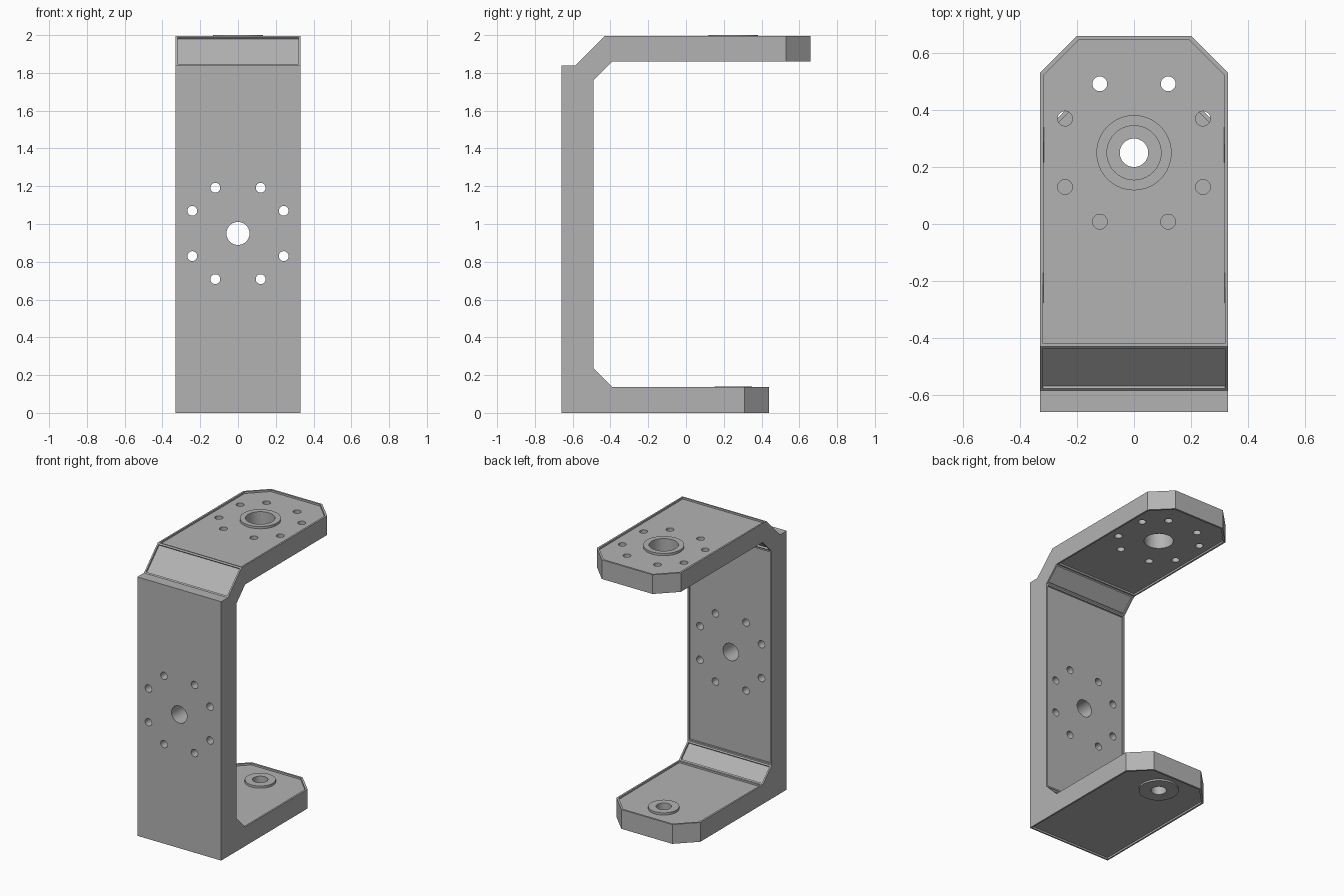
import bpy, bmesh
from mathutils import Matrix, Vector
from math import radians

cube = bpy.data.objects.get("Cube")
if cube:
    bpy.data.objects.remove(cube, do_unlink=True)

grey = bpy.data.materials.new("satin grey")
grey.use_nodes = True
GREY = (0.45, 0.45, 0.45, 1)
grey.diffuse_color = GREY
grey.node_tree.nodes["Principled BSDF"].inputs["Base Color"].default_value = GREY

HALF = 0.33          # half width of the bracket
CORNER = 0.13        # clipped corner of each arm
AXLE_Y = 0.25        # pivot axis of both arms
WALL_Z = 0.95        # centre of the wall hole pattern


def make_object(name, bm):
    bmesh.ops.recalc_face_normals(bm, faces=bm.faces)
    mesh = bpy.data.meshes.new(name)
    bm.to_mesh(mesh)
    bm.free()
    mesh.materials.append(grey)
    obj = bpy.data.objects.new(name, mesh)
    bpy.context.collection.objects.link(obj)
    return obj


def prism(name, points, direction):
    bm = bmesh.new()
    face = bm.faces.new([bm.verts.new(p) for p in points])
    ext = bmesh.ops.extrude_face_region(bm, geom=[face])["geom"]
    moved = [v for v in ext if isinstance(v, bmesh.types.BMVert)]
    bmesh.ops.translate(bm, verts=moved, vec=direction)
    return make_object(name, bm)


def cylinder(name, radius, length, centre, along_y=False):
    bm = bmesh.new()
    turn = Matrix.Rotation(radians(90), 4, "X") if along_y else Matrix()
    bmesh.ops.create_cone(bm, cap_ends=True, segments=40, radius1=radius,
                          radius2=radius, depth=length,
                          matrix=Matrix.Translation(centre) @ turn)
    return make_object(name, bm)


def combine(target, tools, operation):
    """Apply boolean tools to the target, then drop them."""
    bpy.context.view_layer.objects.active = target
    for tool in tools:
        mod = target.modifiers.new("shape", "BOOLEAN")
        mod.operation, mod.object, mod.solver = operation, tool, "EXACT"
        bpy.ops.object.modifier_apply(modifier=mod.name)
        bpy.data.objects.remove(tool, do_unlink=True)


# C-shaped body from its side profile
profile = [(-0.66, 0), (0.44, 0), (0.44, 0.137), (-0.39, 0.137), (-0.49, 0.237),
           (-0.49, 1.76), (-0.39, 1.86), (0.66, 1.86), (0.66, 1.996),
           (-0.43, 1.996), (-0.585, 1.84), (-0.66, 1.84)]
body = prism("bracket_body", [(-HALF, y, z) for y, z in profile], (2 * HALF, 0, 0))

# Clipped arm corners
wedges = []
for end, base in ((0.44, -0.2), (0.66, 1.7)):
    for side in (-1, 1):
        over = 0.1
        corner = [(side * (HALF - CORNER - over), end + over, base),
                  (side * (HALF + over), end - CORNER - over, base),
                  (side * (HALF + over), end + over, base)]
        wedges.append(prism("corner_cutter", corner, (0, 0, 0.5)))
combine(body, wedges, "DIFFERENCE")

# Shallow recessed panels on all broad faces except the front and sides
bm = bmesh.new()
bm.from_mesh(body.data)
bmesh.ops.dissolve_limit(bm, angle_limit=0.01, verts=bm.verts, edges=bm.edges)
bm.normal_update()
panels = []
for f in bm.faces:
    n, c = f.normal, f.calc_center_median()
    broad = abs(n.x) < 0.1 and f.calc_area() > 0.08
    inner_wall = n.y > 0.9 and c.y < 0
    if broad and (inner_wall or abs(n.z) > 0.5) and not (n.z > 0.9 and c.y < -0.6):
        panels.append(f)
bmesh.ops.inset_individual(bm, faces=panels, thickness=0.015)
bmesh.ops.inset_individual(bm, faces=panels, thickness=0.0005, depth=-0.012)
bm.to_mesh(body.data)
bm.free()

# Raised pivot bosses
combine(body, [
    cylinder("upper_boss", 0.132, 0.06, (0, AXLE_Y, 1.97)),
    cylinder("lower_boss", 0.1, 0.06, (0, AXLE_Y, 0.111)),
    cylinder("underside_boss", 0.13, 0.04, (0, AXLE_Y, 0.02)),
], "UNION")

# Pivot holes and the rings of eight bolt holes
cutters = [
    cylinder("upper_pivot_cutter", 0.095, 0.5, (0, AXLE_Y, 1.95)),
    cylinder("lower_pivot_cutter", 0.05, 0.5, (0, AXLE_Y, 0.05)),
    cylinder("wall_hole_cutter", 0.061, 0.5, (0, -0.58, WALL_Z), True),
]
for a, b in ((0.12, 0.242), (0.242, 0.12)):
    for sa in (-1, 1):
        for sb in (-1, 1):
            cutters.append(cylinder("arm_bolt_cutter", 0.026, 0.5,
                                    (sa * a, AXLE_Y + sb * b, 1.95)))
            cutters.append(cylinder("wall_bolt_cutter", 0.026, 0.5,
                                    (sa * a, -0.58, WALL_Z + sb * b), True))
combine(body, cutters, "DIFFERENCE")

# Smooth bores, crisp edges
bpy.ops.object.select_all(action="DESELECT")
body.select_set(True)
bpy.context.view_layer.objects.active = body
bpy.ops.object.shade_smooth_by_angle(angle=radians(25))
